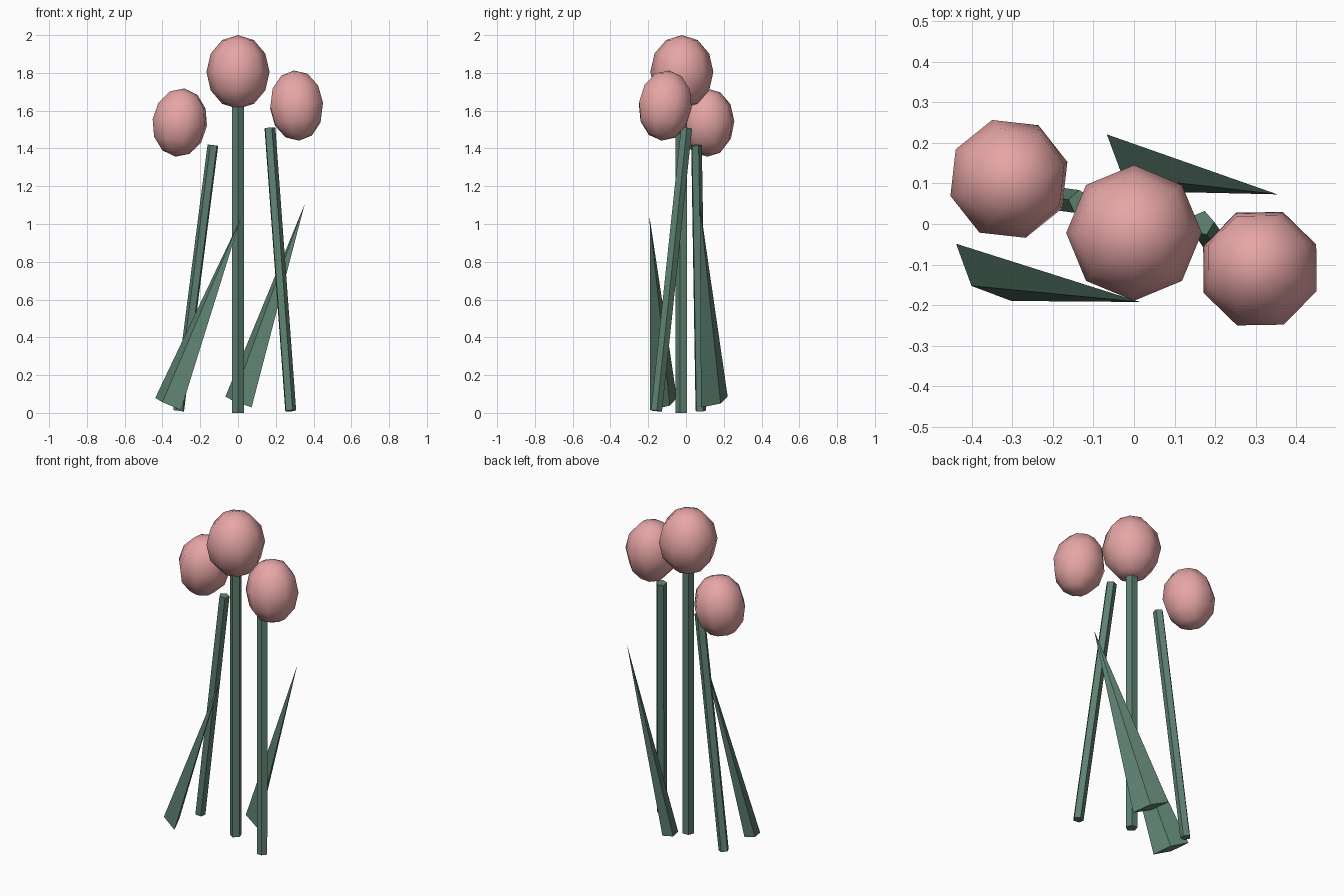
import bpy
from math import radians
from mathutils import Vector, Matrix

if "Cube" in bpy.data.objects:
    bpy.data.objects.remove(bpy.data.objects["Cube"])


def material(name, color):
    m = bpy.data.materials.new(name)
    m.diffuse_color = color
    m.use_nodes = True
    m.node_tree.nodes["Principled BSDF"].inputs["Base Color"].default_value = m.diffuse_color
    return m


pink = material("petal_pink", (0.80, 0.38, 0.38, 1))
green = material("stem_green", (0.11, 0.22, 0.165, 1))


def frame(origin, axis, side):
    """Matrix with local z along axis and local x as near to side as possible."""
    z = Vector(axis).normalized()
    x = Vector(side)
    x = (x - z * x.dot(z)).normalized()
    y = z.cross(x)
    return Matrix.Translation(origin) @ Matrix((x, y, z)).transposed().to_4x4()


def finish(name, mat, matrix):
    ob = bpy.context.object
    ob.name = name
    ob.data.materials.append(mat)
    ob.data.transform(matrix)
    return ob


def flower(name, bottom, top, head, r_stem, r_head, half_height, turn):
    bottom, top = Vector(bottom), Vector(top)
    axis = top - bottom
    spin = Matrix.Rotation(radians(turn), 4, 'Z')
    # five-sided stem, one corner towards the front before turning
    bpy.ops.mesh.primitive_cylinder_add(vertices=5, radius=r_stem, depth=axis.length)
    finish(name + "_stem", green, frame((bottom + top) / 2, axis, (1, 0, 0))
           @ spin @ Matrix.Rotation(radians(180), 4, 'Z'))
    # low-poly, slightly tall flower head
    bpy.ops.mesh.primitive_uv_sphere_add(segments=8, ring_count=6, radius=1)
    finish(name + "_head", pink, frame(head, axis, (1, 0, 0)) @ spin
           @ Matrix.Diagonal((r_head, r_head, half_height, 1)))
    bpy.ops.object.shade_smooth()


def leaf(name, base, tip):
    # flattened four-sided spike
    base, tip = Vector(base), Vector(tip)
    axis = tip - base
    bpy.ops.mesh.primitive_cone_add(vertices=4, radius1=1, radius2=0, depth=axis.length)
    finish(name, green, frame((base + tip) / 2, axis, (-0.14, 0.142, 0.055))
           @ Matrix.Diagonal((0.103, 0.046, 1, 1))
           )


flower("center", (0, -0.022, 0), (0, -0.022, 1.68), (0, -0.022, 1.805),
       0.034, 0.167, 0.195, 0)
flower("left", (-0.313, 0.077, 0.011), (-0.132, 0.054, 1.417), (-0.308, 0.111, 1.537),
       0.030, 0.151, 0.182, -29)
flower("right", (0.277, -0.157, 0.011), (0.167, 0.002, 1.508), (0.310, -0.110, 1.627),
       0.031, 0.151, 0.187, 23)

leaf("left_leaf", (-0.37, -0.119, 0.0475), (0.015, -0.192, 1.032))
leaf("right_leaf", (0.0025, 0.15, 0.0575), (0.353, 0.073, 1.105))
